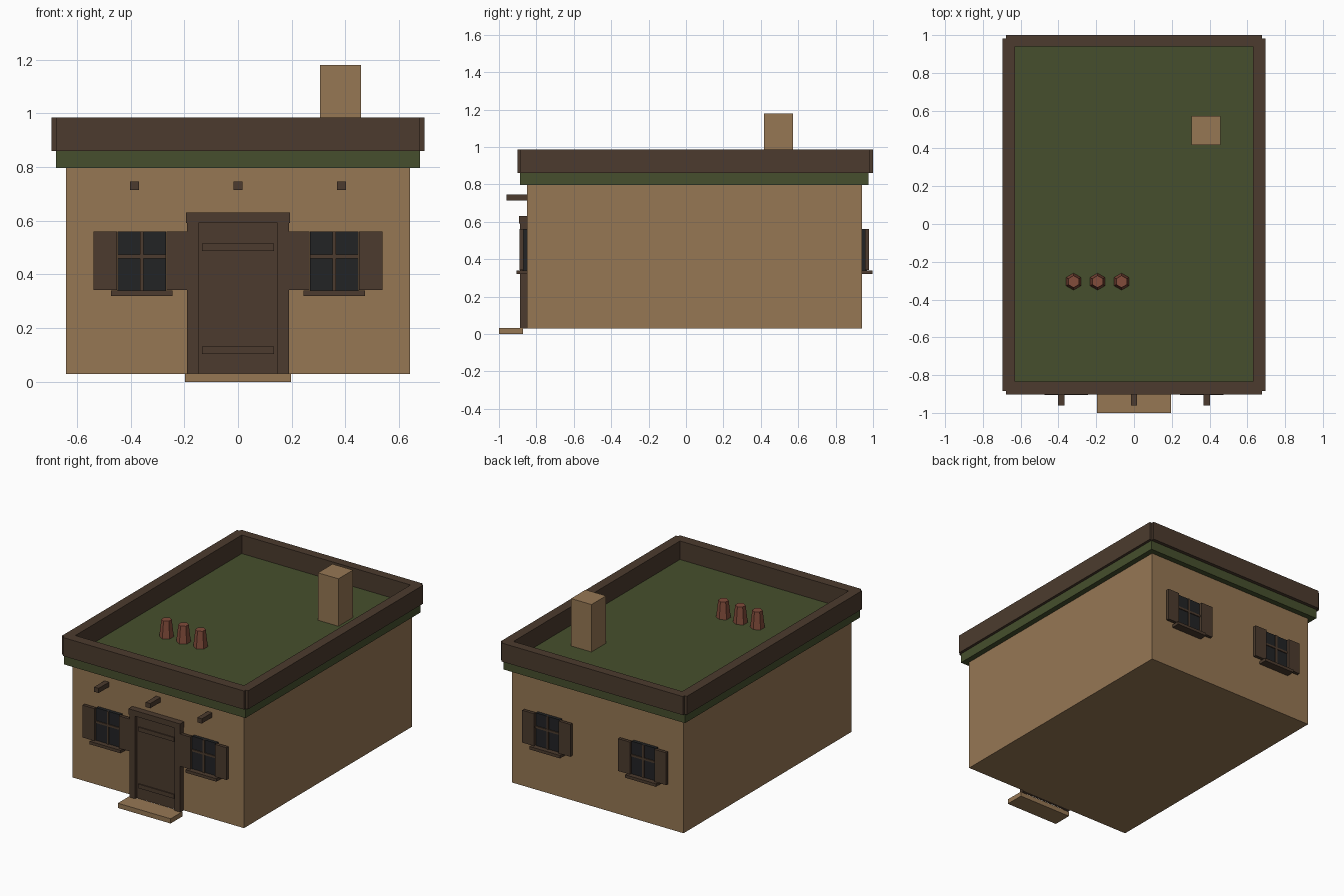
import bpy, math

if "Cube" in bpy.data.objects:
    bpy.data.objects.remove(bpy.data.objects["Cube"])


def mat(name, r, g, b):
    lin = [((c / 255 + 0.055) / 1.055) ** 2.4 for c in (r, g, b)]
    m = bpy.data.materials.new(name)
    m.diffuse_color = (*lin, 1)
    m.use_nodes = True
    m.node_tree.nodes["Principled BSDF"].inputs["Base Color"].default_value = m.diffuse_color
    return m


TAN = mat("tan_plaster", 150, 119, 84)
GREEN = mat("roof_green", 70, 79, 45)
BROWN = mat("dark_wood", 76, 59, 46)
GLASS = mat("dark_glass", 34, 35, 37)
CLAY = mat("clay", 130, 76, 59)


def box(name, x0, x1, y0, y1, z0, z1, m):
    bpy.ops.mesh.primitive_cube_add(size=1)
    o = bpy.context.object
    o.name = name
    lo = [min(a) for a in ((x0, x1), (y0, y1), (z0, z1))]
    hi = [max(a) for a in ((x0, x1), (y0, y1), (z0, z1))]
    for v in o.data.vertices:
        v.co = [hi[i] if v.co[i] > 0 else lo[i] for i in range(3)]
    o.data.materials.append(m)
    return o


# walls, roof slab, chimney, doorstep
box("house_walls", -0.64, 0.64, -0.85, 0.94, 0.03, 0.80, TAN)
box("roof_slab", -0.677, 0.677, -0.887, 0.977, 0.797, 0.86, GREEN)
box("chimney", 0.305, 0.458, 0.417, 0.572, 0.86, 1.18, TAN)
box("doorstep", -0.197, 0.197, -1.0, -0.872, 0.0, 0.032, TAN)

# parapet, side pieces stand slightly proud of the corners
box("parapet_front", -0.677, 0.677, -0.902, -0.835, 0.86, 0.985, BROWN)
box("parapet_back", -0.677, 0.677, 0.94, 1.0, 0.86, 0.985, BROWN)
for side, s in (("left", -1), ("right", 1)):
    box("parapet_" + side, s * 0.63, s * 0.695, -0.885, 0.983, 0.86, 0.985, BROWN)

# door with frame and raised rails
box("door_panel", -0.15, 0.15, -0.868, -0.85, 0.03, 0.595, BROWN)
box("door_lintel", -0.193, 0.193, -0.893, -0.85, 0.592, 0.63, BROWN)
for side, s in (("left", -1), ("right", 1)):
    box("door_jamb_" + side, s * 0.148, s * 0.19, -0.888, -0.85, 0.03, 0.592, BROWN)
for name, z in (("lower", 0.103), ("upper", 0.487)):
    box("door_rail_" + name, -0.134, 0.134, -0.875, -0.865, z, z + 0.028, BROWN)


# windows: glass, cross bars, sill and two shutters
def window(tag, cx, wall, d):
    def part(name, x0, x1, a, b, z0, z1, m):
        box(name + tag, cx + x0, cx + x1, wall + d * a, wall + d * b, z0, z1, m)
    part("window_glass", -0.09, 0.09, 0, 0.022, 0.34, 0.56, GLASS)
    part("window_bar_upright", -0.007, 0.007, 0.01, 0.028, 0.34, 0.56, BROWN)
    part("window_bar_cross", -0.09, 0.09, 0.01, 0.028, 0.46, 0.474, BROWN)
    part("window_sill", -0.115, 0.115, 0, 0.056, 0.32, 0.34, BROWN)
    part("shutter_left", -0.18, -0.092, 0.018, 0.039, 0.342, 0.56, BROWN)
    part("shutter_right", 0.092, 0.18, 0.018, 0.039, 0.342, 0.56, BROWN)


for side, s in (("left", -1), ("right", 1)):
    window("_front_" + side, s * 0.358, -0.85, -1)
    window("_back_" + side, s * 0.358, 0.94, 1)

# beam ends over the door
for i, x in enumerate((-0.385, 0, 0.385)):
    box("beam_end_%d" % (i + 1), x - 0.017, x + 0.017, -0.96, -0.845, 0.714, 0.746, BROWN)

# tapered six-sided clay pots on the roof
for i, x in enumerate((-0.32, -0.193, -0.066)):
    bpy.ops.mesh.primitive_cone_add(vertices=6, radius1=0.045, radius2=0.032,
                                    depth=0.115, location=(x, -0.305, 0.9175))
    o = bpy.context.object
    o.name = "clay_pot_%d" % (i + 1)
    o.data.materials.append(CLAY)
